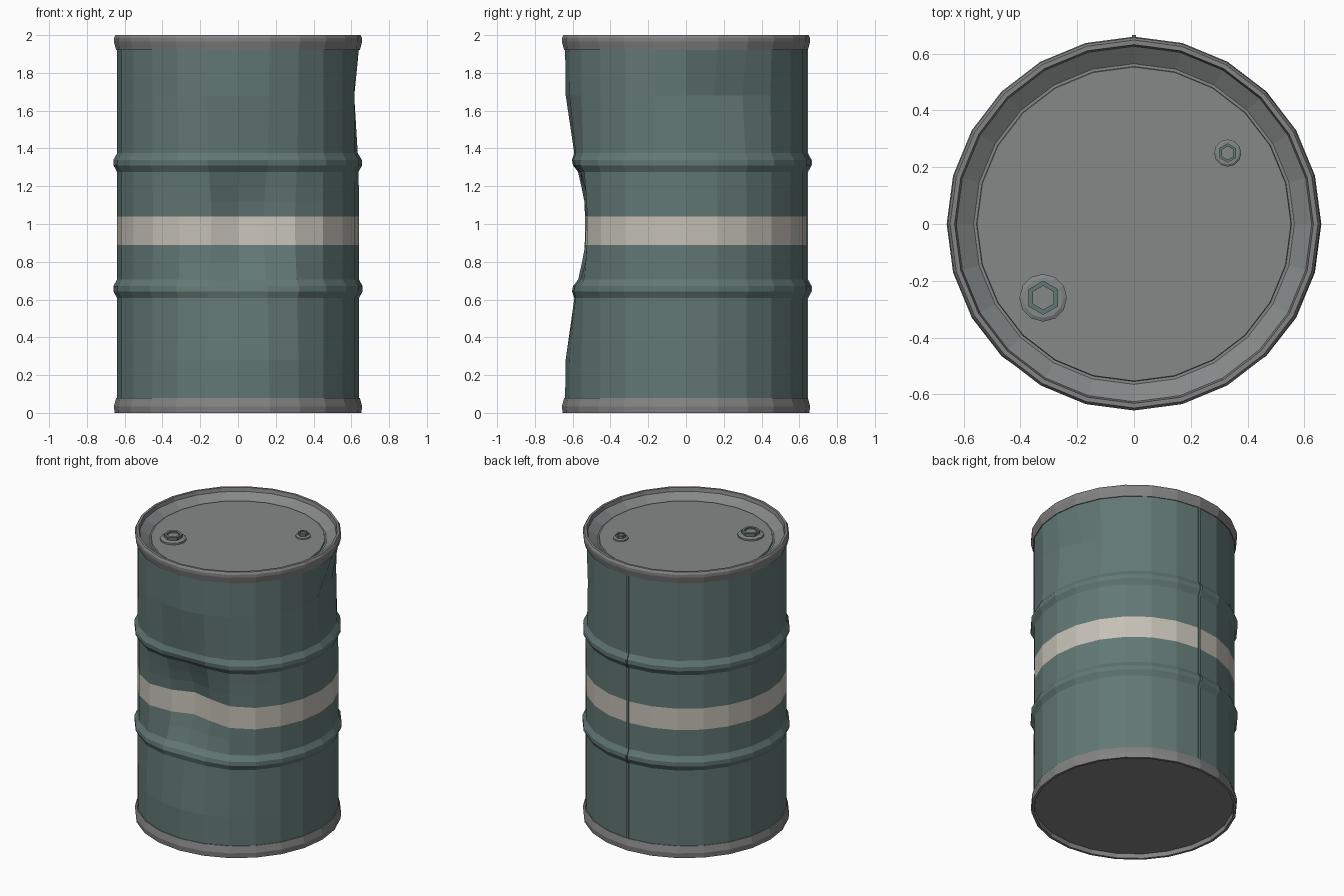
import bpy, bmesh, math
from math import sin, cos, exp, radians

if "Cube" in bpy.data.objects:
    bpy.data.objects.remove(bpy.data.objects["Cube"])

SIDES = 24


def material(name, r, g, b):
    m = bpy.data.materials.new(name)
    m.diffuse_color = (r, g, b, 1)
    m.use_nodes = True
    m.node_tree.nodes["Principled BSDF"].inputs["Base Color"].default_value = m.diffuse_color
    return m


TEAL = material("teal paint", 0.122, 0.188, 0.176)
RIM = material("rim grey", 0.225, 0.228, 0.223)
LID = material("lid grey", 0.230, 0.246, 0.243)
CREAM = material("cream stripe", 0.56, 0.53, 0.47)


def dent(ang, z):
    """Inward push of the shell at an angle (degrees) and height."""
    if z < 0.1 or z > 1.9:
        return 0
    front = 0.168 * exp(-((ang - 272) / 16) ** 2 / 2 - ((z - 0.99) / 0.245) ** 2 / 2)
    a = (ang + 180) % 360 - 180
    side = 0.065 * exp(-((a - 18) / 13) ** 2 / 2 - ((z - 1.66) / 0.17) ** 2 / 2)
    return front + side


def finish(name, bm, mats):
    bmesh.ops.recalc_face_normals(bm, faces=bm.faces)
    me = bpy.data.meshes.new(name)
    bm.to_mesh(me)
    bm.free()
    for m in mats:
        me.materials.append(m)
    ob = bpy.data.objects.new(name, me)
    bpy.context.collection.objects.link(ob)
    return ob


def lathe(name, profile, mats, sides=SIDES, center=(0, 0), turn=0, dented=False,
          cap_first=False, cap_last=False, rule=None):
    """Revolve (radius, z) points; rule(row, z) gives the material index."""
    bm = bmesh.new()
    rings = []
    for r, z in profile:
        ring = []
        for i in range(sides):
            deg = 360 * i / sides + turn
            rr = r - (dent(deg, z) if dented else 0)
            a = radians(deg)
            ring.append(bm.verts.new((center[0] + rr * cos(a), center[1] + rr * sin(a), z)))
        rings.append(ring)
    for k in range(len(rings) - 1):
        for i in range(sides):
            j = (i + 1) % sides
            f = bm.faces.new((rings[k][i], rings[k][j], rings[k + 1][j], rings[k + 1][i]))
            if rule:
                f.material_index = rule(k, (profile[k][1] + profile[k + 1][1]) / 2)
    if cap_first:
        bm.faces.new(rings[0][::-1])
    if cap_last:
        f = bm.faces.new(rings[-1])
        if rule:
            f.material_index = rule(len(rings) - 1, profile[-1][1])
    return finish(name, bm, mats)


def hoop(z):
    return [(0.64, z - 0.05), (0.648, z - 0.035), (0.66, z - 0.014),
            (0.66, z + 0.014), (0.648, z + 0.035), (0.64, z + 0.05)]


# Shell with two rolled hoops, painted stripe and dents
R = 0.64
shell = ([(R, 0.075), (R, 0.28)] + hoop(0.657)
         + [(R, z) for z in (0.8, 0.89, 1.04, 1.12, 1.2)]
         + hoop(1.325) + [(R, 1.68), (R, 1.925)])
lathe("barrel_shell", shell, [TEAL, CREAM], dented=True,
      rule=lambda k, z: int(0.89 < z < 1.04))

# Bottom rim with a recessed base
lathe("bottom_rim", [(0.632, 0.03), (0.636, 0.0), (0.653, 0.0), (0.657, 0.035),
                     (0.645, 0.08), (0.635, 0.08)], [RIM], cap_first=True)

# Top rim and the sunken lid with its raised panel
lathe("top_rim", [(0.635, 1.92), (0.645, 1.92), (0.657, 1.965), (0.657, 1.985),
                  (0.648, 2.0), (0.632, 2.0), (0.625, 1.97)], [RIM])
lathe("lid", [(0.627, 1.975), (0.565, 1.932), (0.555, 1.932), (0.553, 1.942),
              (0.535, 1.942)], [LID], cap_last=True)

# Vertical weld seam at the back, following the shell profile
bm = bmesh.new()
w = 0.007
rows = [[bm.verts.new((x, r + off, z)) for x, off in
         ((-w, -0.01), (-w, 0.006), (w, 0.006), (w, -0.01))] for r, z in shell]
for a, b in zip(rows, rows[1:]):
    for i in range(3):
        bm.faces.new((a[i], a[i + 1], b[i + 1], b[i]))
finish("back_seam", bm, [TEAL])


# Two bungs: round flange with a hexagonal plug
def bung(name, x, y, r, hexr, top):
    z = 1.94
    h = top - z
    lathe(name + "_flange", [(r, z), (r, z + h * 0.35), (r * 0.84, z + h * 0.5)], [LID],
          sides=12, center=(x, y), cap_last=True)
    lathe(name + "_plug", [(hexr, z + h * 0.4), (hexr, z + h), (hexr * 0.7, z + h),
                           (hexr * 0.7, z + h * 0.75)], [TEAL, LID],
          sides=6, center=(x, y), turn=30, cap_last=True,
          rule=lambda k, zz: int(k == 3))


bung("large_bung", -0.32, -0.26, 0.084, 0.06, 1.98)
bung("small_bung", 0.33, 0.25, 0.048, 0.034, 1.972)
